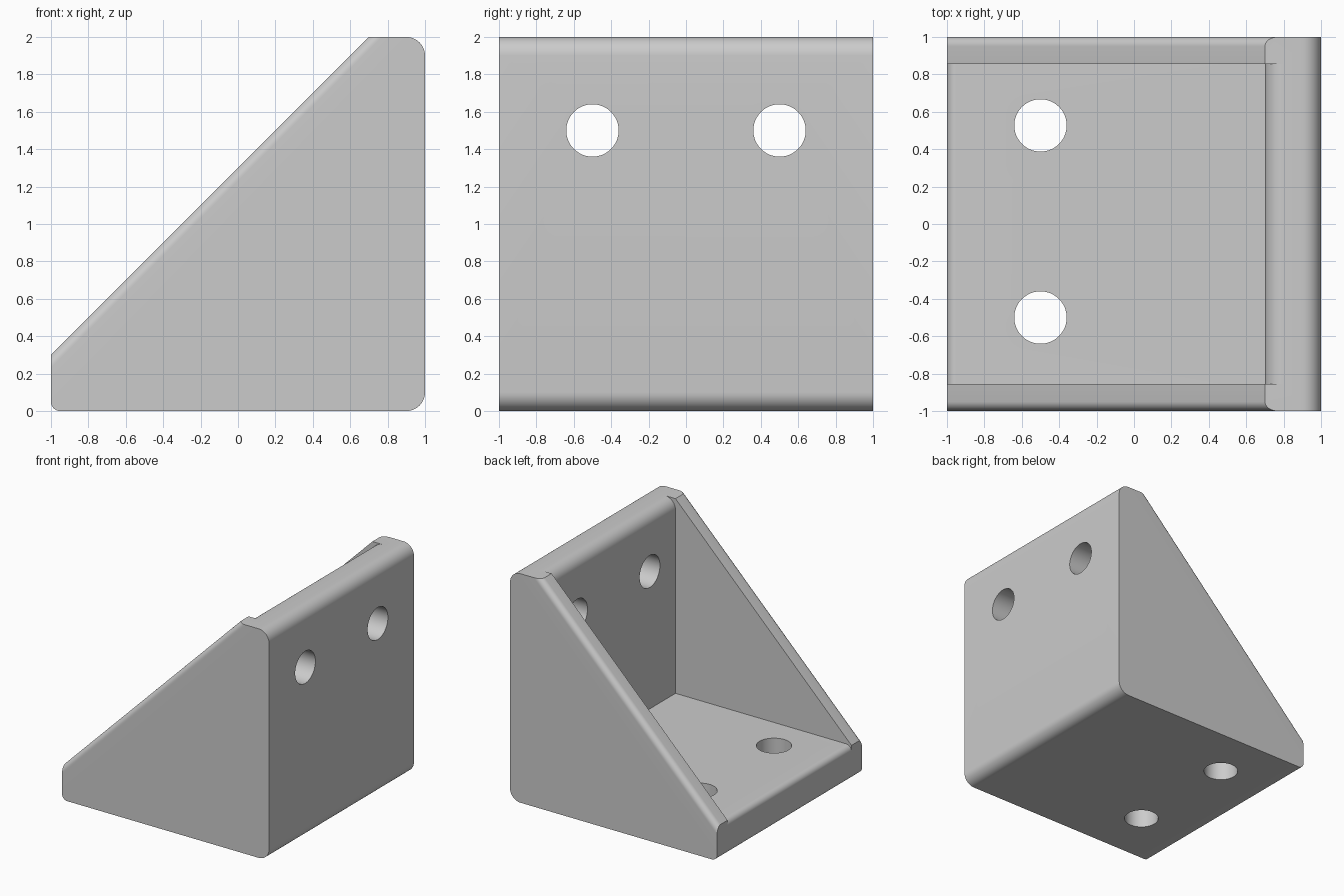
import bpy, bmesh
from math import cos, sin, radians
from mathutils import Matrix, Vector

cube = bpy.data.objects.get("Cube")
if cube:
    bpy.data.objects.remove(cube, do_unlink=True)

grey = bpy.data.materials.new("plain_grey")
grey.use_nodes = True
colour = (0.6, 0.6, 0.6, 1)
grey.diffuse_color = colour
grey.node_tree.nodes["Principled BSDF"].inputs["Base Color"].default_value = colour


def arc(cx, cz, r, start, end, steps=10):
    """Points of a rounded corner, angles in degrees."""
    angles = [radians(start + (end - start) * i / steps) for i in range(steps + 1)]
    return [(cx + r * cos(a), cz + r * sin(a)) for a in angles]


def to_object(name, bm):
    bmesh.ops.recalc_face_normals(bm, faces=bm.faces)
    mesh = bpy.data.meshes.new(name)
    bm.to_mesh(mesh)
    bm.free()
    mesh.materials.append(grey)
    obj = bpy.data.objects.new(name, mesh)
    bpy.context.collection.objects.link(obj)
    return obj


def extrude_profile(points, half_width):
    """Solid from an x-z outline, centred on y = 0."""
    bm = bmesh.new()
    face = bm.faces.new([bm.verts.new((x, -half_width, z)) for x, z in points])
    grown = bmesh.ops.extrude_face_region(bm, geom=[face])["geom"]
    verts = [v for v in grown if isinstance(v, bmesh.types.BMVert)]
    bmesh.ops.translate(bm, verts=verts, vec=(0, 2 * half_width, 0))
    return bm


def hole_cutter(name, centre, axis):
    bm = bmesh.new()
    bmesh.ops.create_cone(bm, cap_ends=True, segments=64, radius1=0.14,
                          radius2=0.14, depth=0.8)
    turn = Matrix.Rotation(radians(90), 4, 'Y') if axis == 'X' else Matrix()
    bmesh.ops.transform(bm, matrix=Matrix.Translation(centre) @ turn, verts=bm.verts)
    return to_object(name, bm)


# Solid wedge with rounded outer corners
outline = ([(0.7, 2), (-1, 0.3)] + arc(-0.95, 0.05, 0.05, 180, 270)
           + arc(0.9, 0.1, 0.1, 270, 360) + arc(0.9, 1.9, 0.1, 0, 90))
bm = extrude_profile(outline, 1)

# Round the sloping rib edges
slope = [e for e in bm.edges
         if all(abs(v.co.z - v.co.x - 1.3) < 0.001 for v in e.verts)
         and abs(e.verts[0].co.y - e.verts[1].co.y) < 0.001]
bmesh.ops.bevel(bm, geom=slope, offset=0.05, offset_type='OFFSET', segments=8,
                profile=0.5, affect='EDGES')
bracket = to_object("corner_bracket", bm)

# Pocket between the ribs, leaving rounded plate ends
pocket = ([(-1.3, 0.25)] + arc(-0.95, 0.25, 0.05, 180, 90) + [(0.7, 0.3)]
          + arc(0.8, 1.9, 0.1, 180, 90) + [(0.8, 2.3), (-1.3, 2.3)])
cutters = [to_object("pocket_cutter", extrude_profile(pocket, 0.855))]

# Two screw holes in each plate
for y in (-0.5, 0.5):
    cutters.append(hole_cutter("wall_hole_cutter", Vector((0.85, y, 1.5)), 'X'))
for y in (-0.5, 0.527):
    cutters.append(hole_cutter("floor_hole_cutter", Vector((-0.5, y, 0.15)), 'Z'))

bpy.ops.object.select_all(action='DESELECT')
bpy.context.view_layer.objects.active = bracket
bracket.select_set(True)
for cutter in cutters:
    cut = bracket.modifiers.new("cut", 'BOOLEAN')
    cut.operation = 'DIFFERENCE'
    cut.solver = 'EXACT'
    cut.object = cutter
    bpy.ops.object.modifier_apply(modifier=cut.name)
    bpy.data.objects.remove(cutter, do_unlink=True)

bpy.ops.object.shade_smooth_by_angle(angle=radians(30))
